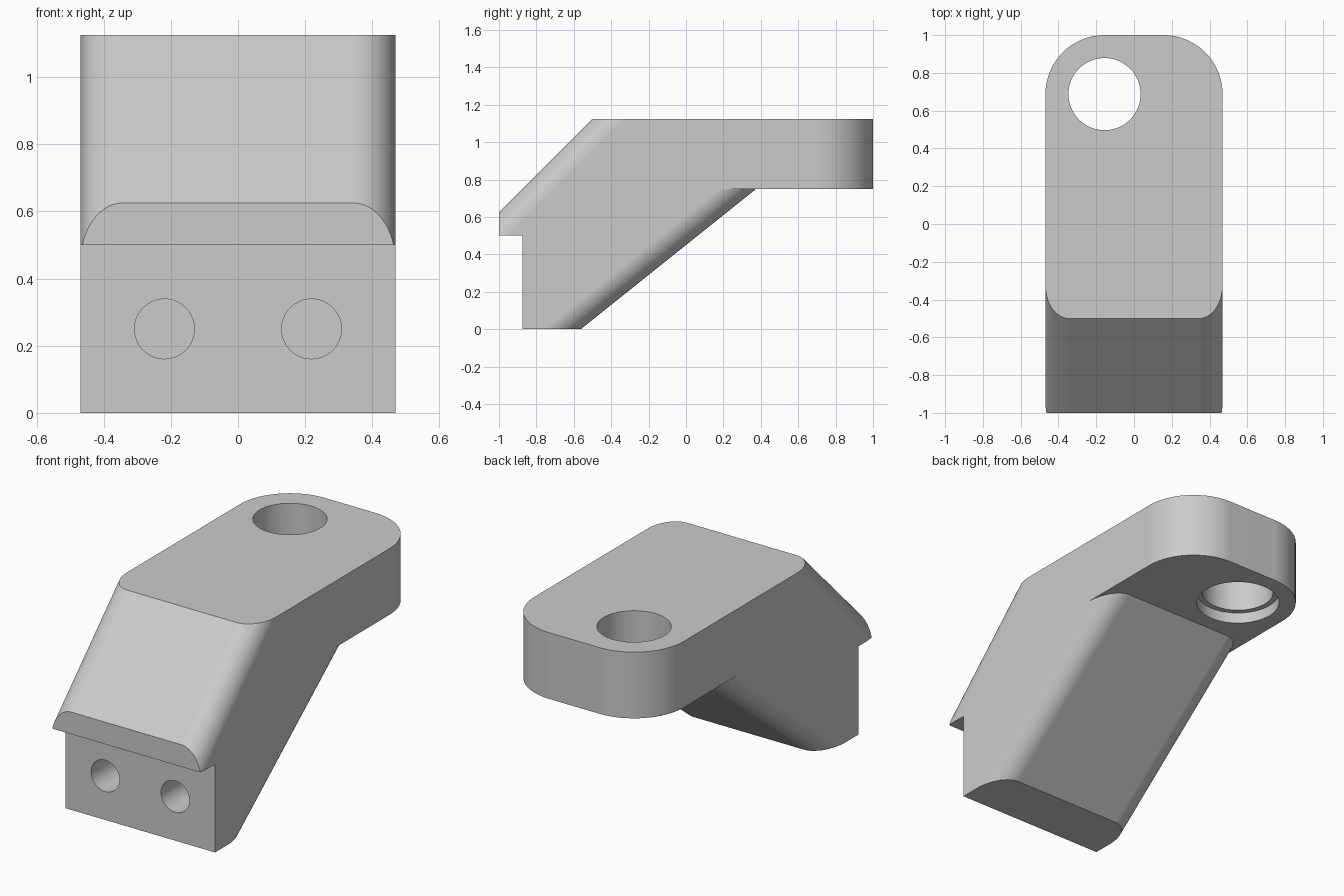
import bpy
import bmesh
from math import sin, cos, pi
from mathutils import Matrix, Vector

cube = bpy.data.objects.get("Cube")
if cube:
    bpy.data.objects.remove(cube, do_unlink=True)

HALF_WIDTH = 0.469
MARGIN = 0.3
ARC_STEPS = 16

grey = bpy.data.materials.new("light_grey")
grey.use_nodes = True
colour = (0.6, 0.6, 0.6, 1)
grey.diffuse_color = colour
grey.node_tree.nodes["Principled BSDF"].inputs["Base Color"].default_value = colour


def prism(name, points, sweep):
    """Solid made by sweeping a flat outline along a vector."""
    bm = bmesh.new()
    face = bm.faces.new([bm.verts.new(p) for p in points])
    swept = bmesh.ops.extrude_face_region(bm, geom=[face])
    verts = [v for v in swept["geom"] if isinstance(v, bmesh.types.BMVert)]
    bmesh.ops.translate(bm, vec=sweep, verts=verts)
    bmesh.ops.recalc_face_normals(bm, faces=bm.faces)
    mesh = bpy.data.meshes.new(name)
    bm.to_mesh(mesh)
    bm.free()
    mesh.materials.append(grey)
    obj = bpy.data.objects.new(name, mesh)
    bpy.context.collection.objects.link(obj)
    return obj


def corner_cutter(side, facing, edge_y, z0, z1, rx, ry, lean=0):
    """Waste outside a rounded edge; the edge leans along y as it rises."""
    cx, cy = HALF_WIDTH - rx, edge_y - facing * ry
    outline = []
    for i in range(ARC_STEPS + 1):
        a = pi / 2 * i / ARC_STEPS
        outline.append((cx + rx * cos(a), cy + facing * ry * sin(a)))
    far_y = edge_y + facing * MARGIN
    outline += [(cx, far_y), (HALF_WIDTH + MARGIN, far_y), (HALF_WIDTH + MARGIN, cy)]
    height = z1 - z0
    return prism("corner_cutter", [(side * x, y, z0) for x, y in outline],
                 (0, lean * height, height))


def hole_cutter(start, sweep, radius, steps=64):
    turn = Vector(sweep).to_track_quat('Z', 'Y').to_matrix().to_4x4()
    place = Matrix.Translation(start) @ turn
    ring = [place @ Vector((radius * cos(2 * pi * i / steps),
                            radius * sin(2 * pi * i / steps), 0)) for i in range(steps)]
    return prism("hole_cutter", ring, sweep)


# Bracket body: side profile (y, z) swept across the width
profile = [(-0.875, 0), (-0.5625, 0), (0.375, 0.75), (1, 0.75), (1, 1.125),
           (-0.5, 1.125), (-1, 0.625), (-1, 0.5), (-0.875, 0.5)]
body = prism("bracket_body", [(-HALF_WIDTH, y, z) for y, z in profile],
             (2 * HALF_WIDTH, 0, 0))

cutters = []
for side in (-1, 1):
    # Rounded back corners of the arm
    cutters.append(corner_cutter(side, 1, 1, 0.6, 1.3, 0.3125, 0.3125))
    # Rounded edges of the front slope
    cutters.append(corner_cutter(side, -1, -1.225, 0.4, 1.3, 0.125, 0.177, lean=1))
    # Rounded edges of the underside slope, stopping at the arm
    cutters.append(corner_cutter(side, 1, -0.8125, -0.2, 0.75, 0.125, 0.2, lean=1.25))
    # Blind holes in the front face
    cutters.append(hole_cutter((side * 0.219, -1.1, 0.25), (0, 0.625, 0), 0.089))

# Through hole with a wider recess below
cutters.append(hole_cutter((-0.156, 0.6875, 0.6), (0, 0, 0.7), 0.191))
cutters.append(hole_cutter((-0.156, 0.6875, 0.6), (0, 0, 0.2125), 0.222))

bpy.ops.object.select_all(action='DESELECT')
bpy.context.view_layer.objects.active = body
body.select_set(True)
for cutter in cutters:
    cutter.hide_render = True
    cut = body.modifiers.new("cut", 'BOOLEAN')
    cut.operation = 'DIFFERENCE'
    cut.solver = 'EXACT'
    cut.object = cutter
    bpy.ops.object.modifier_apply(modifier=cut.name)
    bpy.data.objects.remove(cutter, do_unlink=True)

# Smooth rounds with crisp edges and flat faces
bpy.ops.object.shade_smooth_by_angle(angle=pi / 6)
normals = body.modifiers.new("flat_face_normals", 'WEIGHTED_NORMAL')
normals.keep_sharp = True
